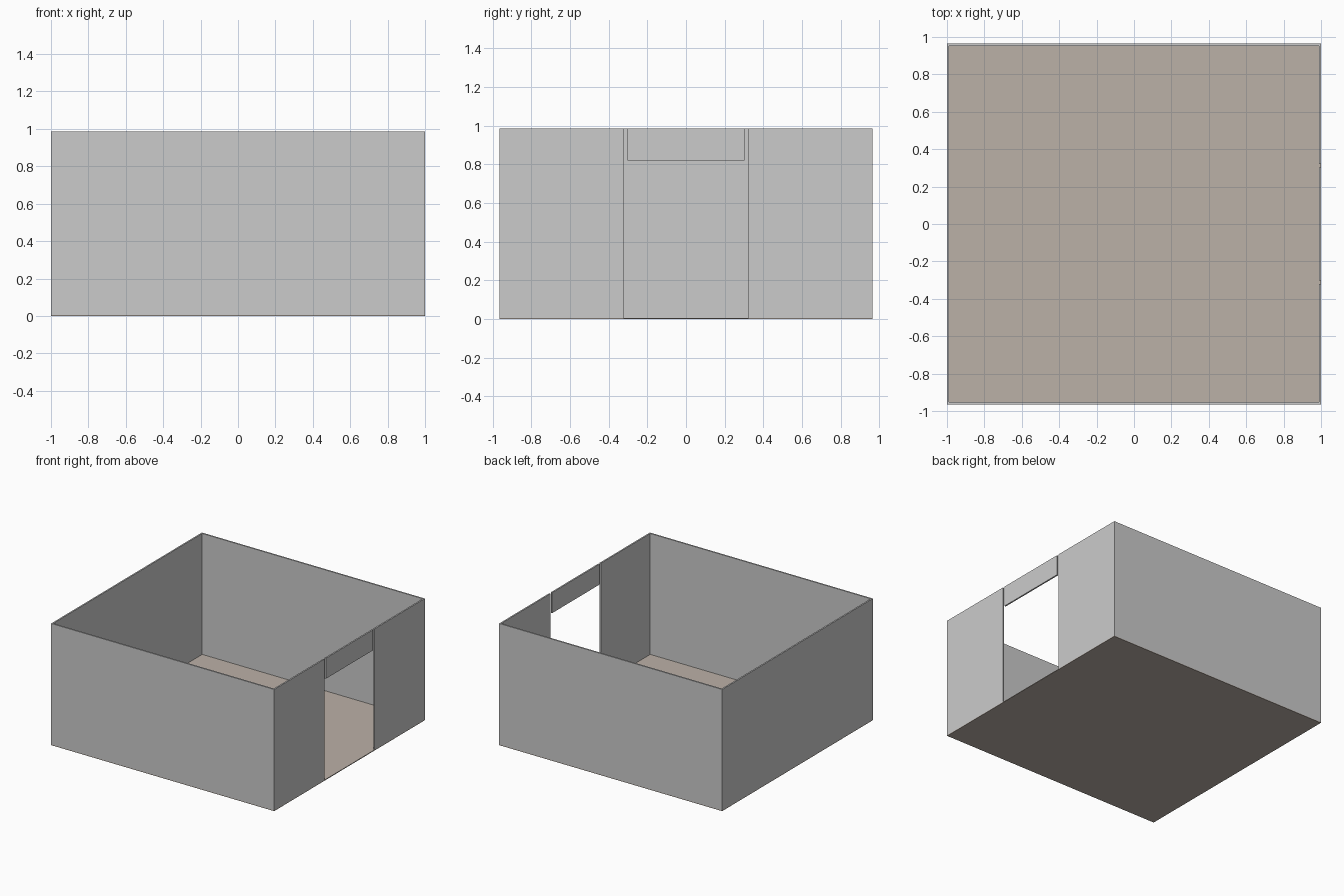
import bpy

if "Cube" in bpy.data.objects:
    bpy.data.objects.remove(bpy.data.objects["Cube"])

X, Y, TOP = 1.0, 0.965, 0.986   # half width, half depth, wall top
FLOOR, T = 0.006, 0.012         # floor and wall thickness
DOOR, LINTEL = 0.322, 0.303     # half widths of doorway and lintel


def material(name, rgb):
    m = bpy.data.materials.new(name)
    m.diffuse_color = (*rgb, 1)
    m.use_nodes = True
    m.node_tree.nodes["Principled BSDF"].inputs["Base Color"].default_value = m.diffuse_color
    return m


def box(name, x, y, z, mat):
    """Box from (min, max) pairs on each axis."""
    bpy.ops.mesh.primitive_cube_add(size=1)
    ob = bpy.context.object
    ob.name = name
    for v in ob.data.vertices:
        v.co = [(a + b) / 2 + c * (b - a) for c, (a, b) in zip(v.co, (x, y, z))]
    ob.data.materials.append(mat)
    return ob


wall = material("wall_paint", (0.62, 0.65, 0.64))
tan = material("floor_tan", (0.50, 0.44, 0.39))
height = (FLOOR, TOP)

# Floor slab
box("floor", (-X, X), (-Y, Y), (0, FLOOR), tan)

# Left wall, full depth
box("left_wall", (-X, -X + T), (-Y, Y), height, wall)

# Front and back walls, and the right wall panels beside the doorway
for name, s in (("front", -1), ("back", 1)):
    box(name + "_wall", (-X + T, X - T), sorted((s * Y, s * (Y - T))), height, wall)
    box("right_wall_" + name, (X - T, X), sorted((s * DOOR, s * Y)), height, wall)

# Lintel over the doorway, with a narrow gap at each side
box("door_lintel", (X - T, X), (-LINTEL, LINTEL), (0.82, TOP), wall)
